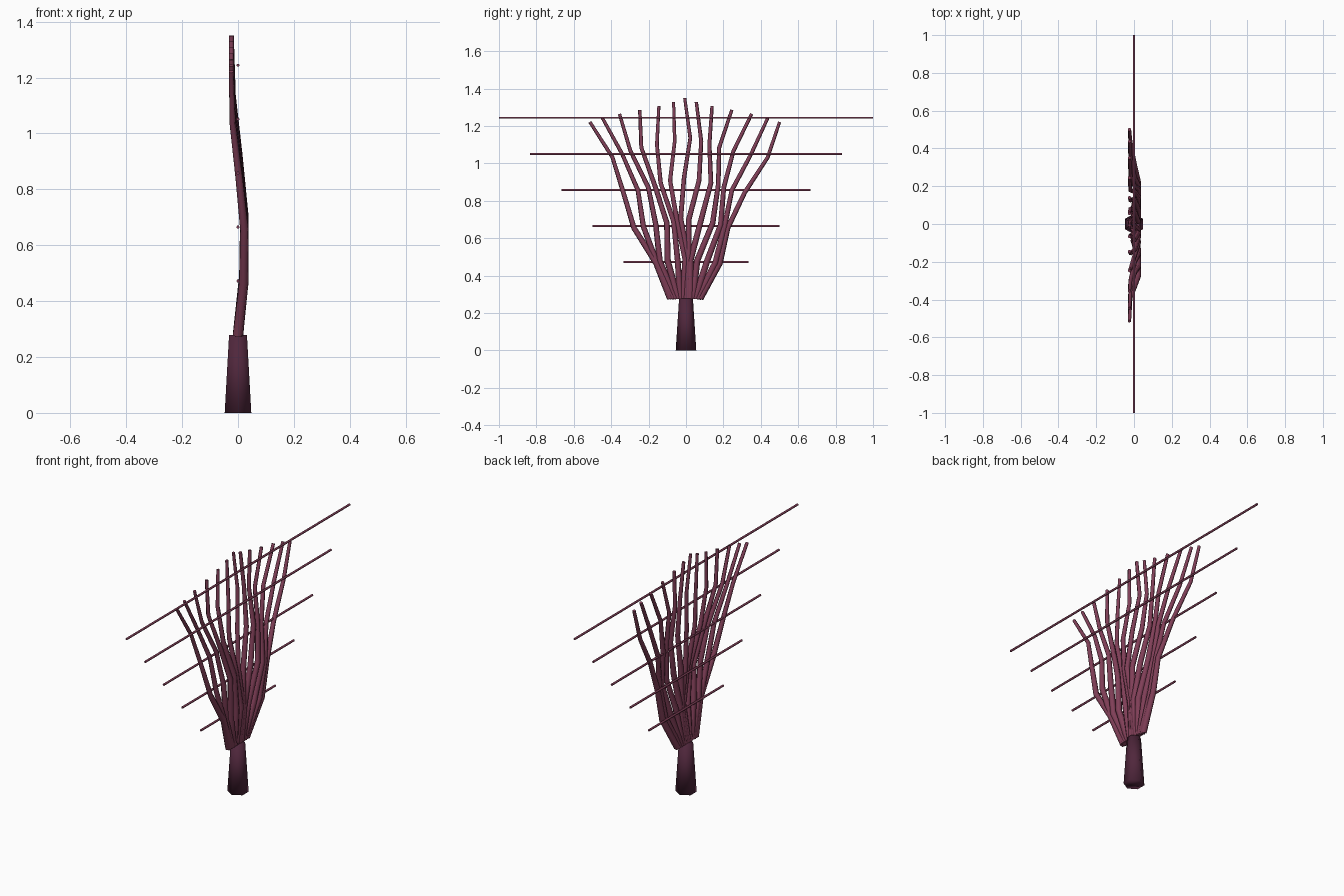
import bpy
from math import sin

cube = bpy.data.objects.get("Cube")
if cube:
    bpy.data.objects.remove(cube, do_unlink=True)


def make_material(name, rgb):
    mat = bpy.data.materials.new(name)
    mat.use_nodes = True
    mat.diffuse_color = (*rgb, 1)
    mat.node_tree.nodes["Principled BSDF"].inputs["Base Color"].default_value = (*rgb, 1)
    return mat


cane_mat = make_material("plum_cane", (0.22, 0.05, 0.098))
trunk_mat = make_material("dark_trunk", (0.08, 0.02, 0.045))


def tube(name, points, radii, mat):
    """Six-sided tapered tube along a polyline, turned into a mesh."""
    curve = bpy.data.curves.new(name, "CURVE")
    curve.dimensions = "3D"
    curve.bevel_depth = 1.0
    curve.bevel_resolution = 1
    curve.use_fill_caps = True
    spline = curve.splines.new("POLY")
    spline.points.add(len(points) - 1)
    for p, co, r in zip(spline.points, points, radii):
        p.co = (*co, 1)
        p.radius = r
    obj = bpy.data.objects.new(name, curve)
    bpy.context.collection.objects.link(obj)
    bpy.ops.object.select_all(action="DESELECT")
    obj.select_set(True)
    bpy.context.view_layer.objects.active = obj
    bpy.ops.object.convert(target="MESH")
    obj = bpy.context.object
    obj.data.materials.clear()
    obj.data.materials.append(mat)
    bpy.ops.object.shade_smooth()


# Tapered six-sided trunk
TRUNK_TOP = 0.278
bpy.ops.mesh.primitive_cone_add(vertices=6, radius1=0.055, radius2=0.037,
                                depth=TRUNK_TOP, location=(0, 0, TRUNK_TOP / 2))
trunk = bpy.context.object
trunk.name = "trunk"
trunk.data.materials.append(trunk_mat)
bpy.ops.object.shade_smooth()

# Fan of wavy canes, shortest at the sides
STEPS = 5
for k in range(-6, 7):
    top = 1.35 - 0.0214 * abs(k)
    points, radii = [], []
    for i in range(STEPS + 1):
        t = i / STEPS
        sway = 0.027 * sin(k + 1.5 + 1.75 * (i - 4)) if i else 0
        points.append((0.025 * sin(i),
                       k * (0.0133 + 0.070 * t) - 0.004 + sway,
                       TRUNK_TOP + (top - TRUNK_TOP) * t))
        radii.append(0.019 - 0.010 * t)
    tube(f"cane_{k + 7}", points, radii, cane_mat)

# Horizontal training wires, longer toward the top
for n in range(2, 7):
    half, z = n / 6, 0.472 + 0.193 * (n - 2)
    tube(f"wire_{n - 1}", [(0, -half, z), (0, half, z)], [0.006] * 2, cane_mat)
